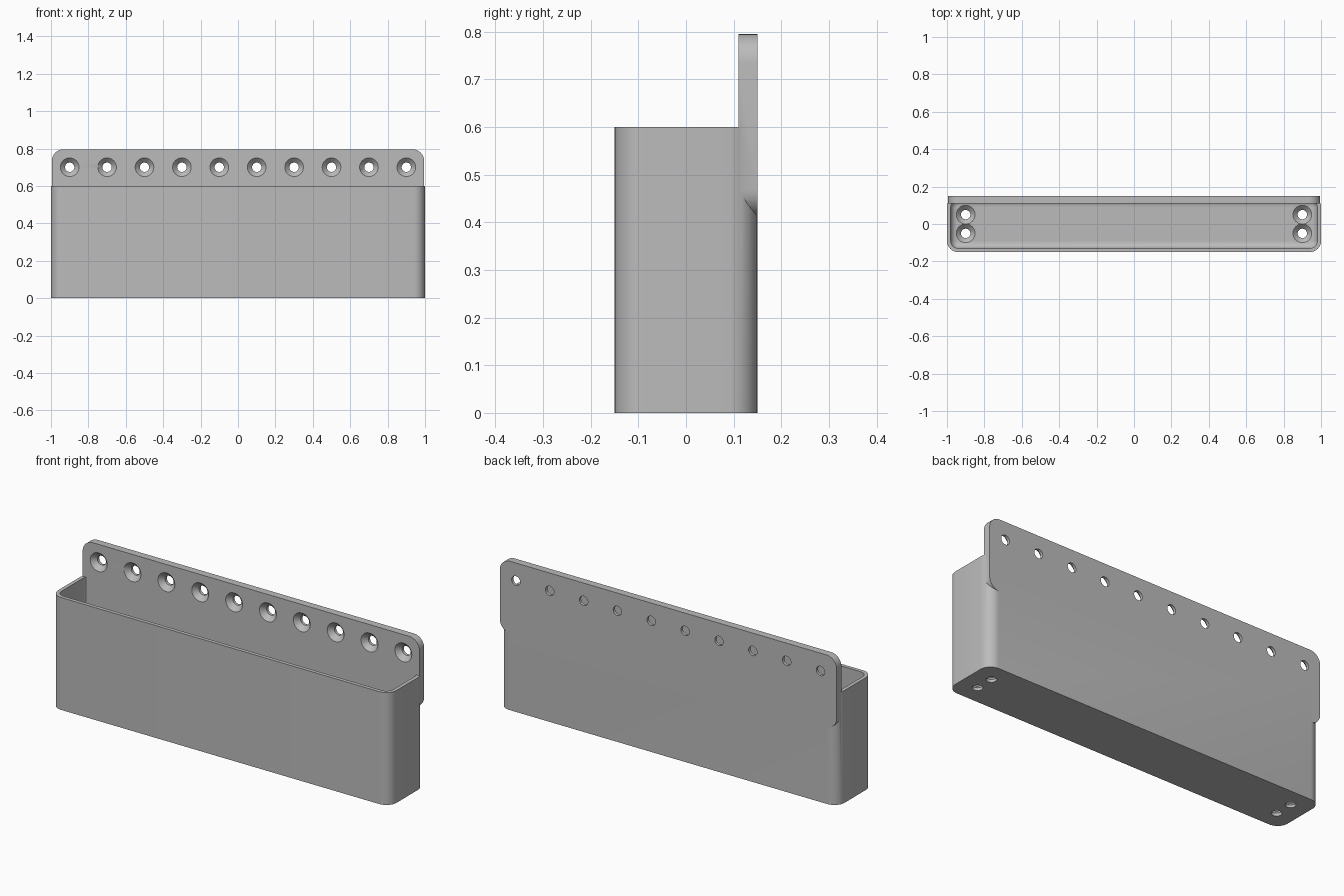
import bpy, bmesh
from math import sin, cos, pi, radians
from mathutils import Matrix, Vector

cube = bpy.data.objects.get("Cube")
if cube:
    bpy.data.objects.remove(cube)

grey = bpy.data.materials.new("plain grey")
grey.use_nodes = True
GREY = (0.5, 0.5, 0.5, 1)
grey.diffuse_color = GREY
grey.node_tree.nodes["Principled BSDF"].inputs["Base Color"].default_value = GREY

UPRIGHT = Matrix.Rotation(radians(90), 4, 'X')   # local z becomes the front direction


def outline(hx, hy, r, z, steps=8):
    """Rounded rectangle as a ring of points at height z."""
    pts = []
    for q, (sx, sy) in enumerate([(1, 1), (-1, 1), (-1, -1), (1, -1)]):
        for i in range(steps + 1):
            a = (q + i / steps) * pi / 2
            pts.append(Vector((sx * (hx - r) + r * cos(a), sy * (hy - r) + r * sin(a), z)))
    return pts


def loft(name, rings, matrix=Matrix()):
    """Closed solid skinned through matching rings, bottom to top."""
    bm = bmesh.new()
    loops = [[bm.verts.new(p) for p in ring] for ring in rings]
    for low, high in zip(loops, loops[1:]):
        for i in range(len(low)):
            j = (i + 1) % len(low)
            bm.faces.new((low[i], low[j], high[j], high[i]))
    bm.faces.new(loops[0][::-1])
    bm.faces.new(loops[-1])
    bmesh.ops.remove_doubles(bm, verts=bm.verts, dist=1e-5)
    bm.transform(matrix)
    bmesh.ops.recalc_face_normals(bm, faces=bm.faces)
    mesh = bpy.data.meshes.new(name)
    bm.to_mesh(mesh)
    bm.free()
    mesh.materials.append(grey)
    obj = bpy.data.objects.new(name, mesh)
    bpy.context.collection.objects.link(obj)
    return obj


def combine(target, other, operation):
    """Apply a boolean and discard the helper."""
    bpy.context.view_layer.objects.active = target
    mod = target.modifiers.new("combine", 'BOOLEAN')
    mod.operation, mod.solver, mod.object = operation, 'EXACT', other
    bpy.ops.object.modifier_apply(modifier=mod.name)
    bpy.data.objects.remove(other)


def drill(target, x, y, z, matrix=Matrix()):
    """Countersunk screw hole whose wide mouth is at local height z."""
    profile = [(0.025, -0.06), (0.025, -0.025), (0.05, 0), (0.05, 0.01)]
    rings = [[p + Vector((x, y, 0)) for p in outline(r, r, r, z + dz)] for r, dz in profile]
    combine(target, loft("hole_cutter", rings, matrix), 'DIFFERENCE')


FLOOR, FILLET = 0.04, 0.035

# Open tray with rounded corners
tray = loft("wall_tray", [outline(1, 0.15, 0.06, z) for z in (0, 0.6)])

# Cavity with a filleted floor
rings = []
for i in range(7):
    a = i / 6 * pi / 2
    inset = FILLET * (1 - sin(a))
    rings.append(outline(0.98 - inset, 0.13 - inset, 0.04 - inset, FLOOR + FILLET * (1 - cos(a))))
rings.append(outline(0.98, 0.13, 0.04, 0.7))
combine(tray, loft("cavity_cutter", rings), 'DIFFERENCE')

# Mounting plate along the back
lift = Matrix.Translation((0, 0, 0.603)) @ UPRIGHT
plate = loft("mounting_plate", [outline(0.995, 0.192, 0.06, z) for z in (-0.15, -0.11)], lift)
combine(tray, plate, 'UNION')

# Row of screw holes in the plate
for i in range(10):
    drill(tray, -0.9 + 0.2 * i, 0.7, -0.11, UPRIGHT)

# Pairs of screw holes in the floor
for x in (-0.9, 0.9):
    for y in (-0.05, 0.05):
        drill(tray, x, y, FLOOR)

bpy.ops.object.select_all(action='DESELECT')
tray.select_set(True)
bpy.context.view_layer.objects.active = tray
bpy.ops.object.shade_smooth_by_angle(angle=radians(30))
